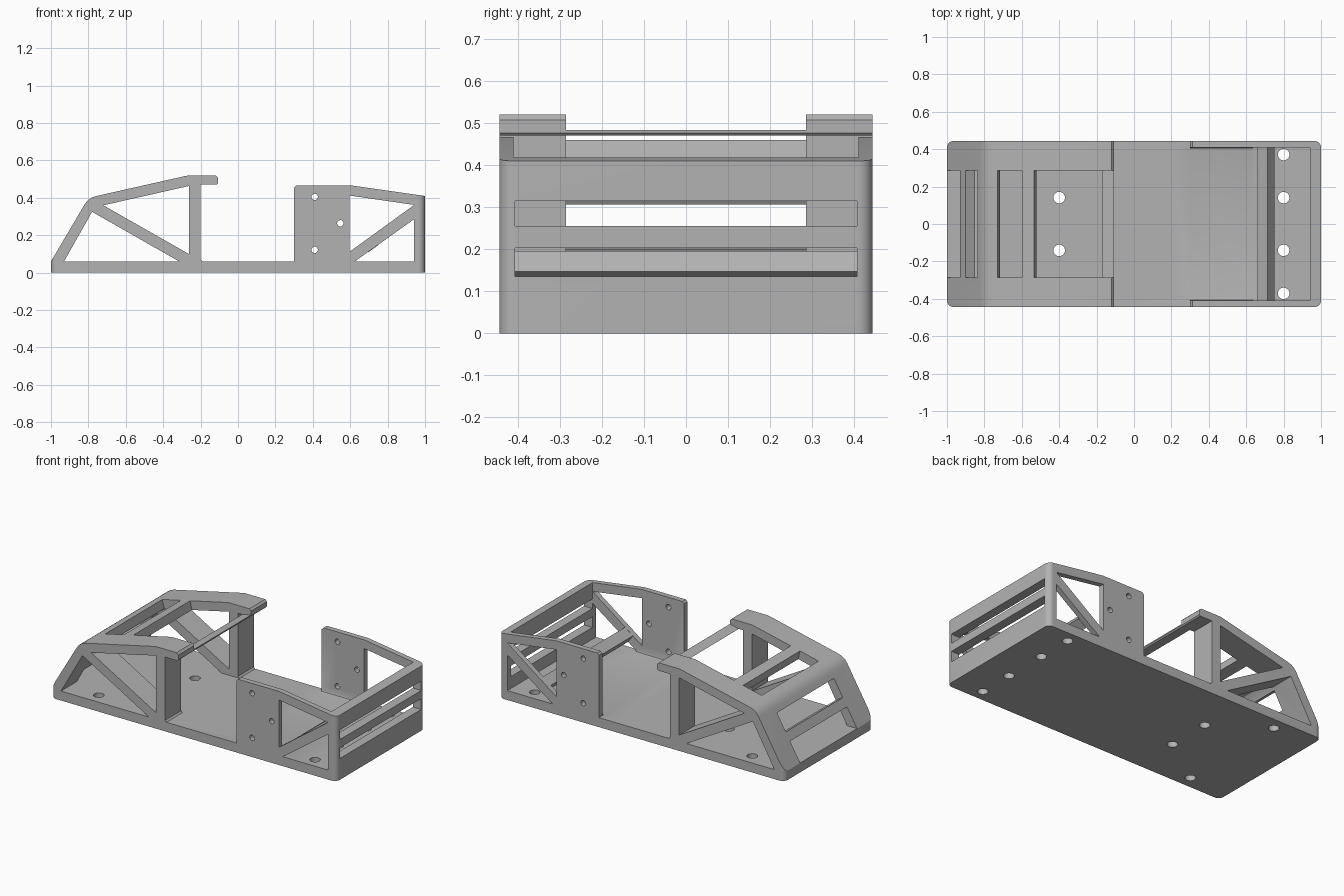
import bpy, bmesh, math
from mathutils import Vector

cube = bpy.data.objects.get("Cube")
if cube:
    bpy.data.objects.remove(cube)

grey = bpy.data.materials.new("light_grey")
grey.use_nodes = True
colour = (0.45, 0.45, 0.45, 1)
grey.diffuse_color = colour
grey.node_tree.nodes["Principled BSDF"].inputs["Base Color"].default_value = colour

HALF = 0.444      # half width
INNER = 0.285     # half width of the channel between the thick sides
BAY = 0.41        # half width of the thin-walled bay
FLOOR = 0.06


def prism(name, profile, lo, hi, axis="y"):
    """Extrude a 2D profile along one axis between lo and hi."""
    place = {"x": lambda p, d: (d, p[0], p[1]),
             "y": lambda p, d: (p[0], d, p[1]),
             "z": lambda p, d: (p[0], p[1], d)}[axis]
    bm = bmesh.new()
    a = [bm.verts.new(place(p, lo)) for p in profile]
    b = [bm.verts.new(place(p, hi)) for p in profile]
    bm.faces.new(a)
    bm.faces.new(b)
    for i in range(len(a)):
        j = (i + 1) % len(a)
        bm.faces.new((a[i], a[j], b[j], b[i]))
    bmesh.ops.recalc_face_normals(bm, faces=bm.faces)
    mesh = bpy.data.meshes.new(name)
    bm.to_mesh(mesh)
    bm.free()
    obj = bpy.data.objects.new(name, mesh)
    bpy.context.collection.objects.link(obj)
    mesh.materials.append(grey)
    return obj


def circle(cx, cy, r, n=24):
    return [(cx + r * math.cos(math.tau * i / n), cy + r * math.sin(math.tau * i / n))
            for i in range(n)]


def slot(a, b, out=0.1, depth=0.07):
    """Quad through a sloping panel, square to its surface from a to b."""
    a, b = Vector(a), Vector(b)
    t = (b - a).normalized()
    n = Vector((-t.y, t.x))
    return [a + n * out, b + n * out, b - n * depth, a - n * depth]


def combine(target, tool, operation="DIFFERENCE"):
    mod = target.modifiers.new("cut", "BOOLEAN")
    mod.operation, mod.solver, mod.object = operation, "EXACT", tool
    bpy.context.view_layer.objects.active = target
    bpy.ops.object.modifier_apply(modifier=mod.name)
    bpy.data.objects.remove(tool)


# Side silhouette across the full width
frame = prism("chassis_frame", [
    (-1, 0), (1, 0), (1, 0.41), (0.6, 0.467), (0.312, 0.467), (0.3, 0.455),
    (0.3, FLOOR), (-0.19, FLOOR), (-0.2, 0.07), (-0.2, 0.47), (-0.115, 0.47),
    (-0.108, 0.477), (-0.108, 0.508), (-0.12, 0.52), (-0.26, 0.52), (-0.28, 0.517),
    (-0.76, 0.409), (-0.785, 0.4), (-0.805, 0.385), (-0.82, 0.365), (-1, FLOOR)],
    -HALF, HALF)

# Rounded upright corners
R = 0.035
outline = []
for k, (sx, sy) in enumerate([(1, 1), (-1, 1), (-1, -1), (1, -1)]):
    for i in range(9):
        ang = math.pi / 2 * (k + i / 8)
        outline.append((sx * (1 - R) + R * math.cos(ang), sy * (HALF - R) + R * math.sin(ang)))
combine(frame, prism("corner_shape", outline, -0.1, 0.7, "z"), "INTERSECT")

# Channel between the thick sides, under the roof bars
cuts = [prism("channel", [(-0.93, FLOOR), (-0.78, 0.325), (-0.755, 0.35), (-0.26, 0.465),
                          (-0.05, 0.47), (-0.05, FLOOR)], -INNER, INNER)]

# Windows in the sloping end and the roof
for profile in (
        [(-1.1, FLOOR), (-0.9, FLOOR), (-0.87, 0.144), (-1.016, 0.23)],
        slot((-0.9, 0.23), (-0.838, 0.335)),
        slot((-0.73, 0.416), (-0.6, 0.445)),
        slot((-0.535, 0.46), (0, 0.58))):
    cuts.append(prism("window", profile, -INNER, INNER))

# Thin-walled bay with a small fillet along the floor
cuts.append(prism("bay", [(-BAY, 0.7), (-BAY, 0.074), (-0.406, 0.064), (-0.396, FLOOR),
                          (0.396, FLOOR), (0.406, 0.064), (BAY, 0.074), (BAY, 0.7)],
                  0.2, 0.942, "x"))

# Triangular truss openings through both sides
for profile in (
        [(-0.72, 0.36), (-0.263, 0.463), (-0.263, 0.1)],
        [(-0.93, FLOOR), (-0.78, 0.325), (-0.315, FLOOR)],
        [(0.597, 0.412), (0.942, 0.362), (0.597, 0.112)],
        [(0.625, FLOOR), (0.942, 0.286), (0.942, FLOOR)]):
    cuts.append(prism("truss_opening", profile, -0.6, 0.6))

# Slots in the upright end wall
for low, high in ((0.135, 0.203), (0.255, 0.315)):
    cuts.append(prism("end_slot", [(0.9, low), (1.1, low), (1.1, high), (0.9, high)],
                      -0.407, 0.407))

# Screw holes in the side panels and the floor
for x, z in ((0.41, 0.405), (0.41, 0.122), (0.547, 0.264)):
    cuts.append(prism("side_hole", circle(x, z, 0.017), -0.6, 0.6))
for x, y in ((-0.4, 0.141), (0.8, 0.141), (0.8, 0.371), (-0.72, 0.365)):
    for side in (-1, 1):
        cuts.append(prism("floor_hole", circle(x, side * y, 0.031), -0.05, 0.09, "z"))

for tool in cuts:
    combine(frame, tool)

# Tilted bar joining the two bay braces
crossbar = prism("bay_crossbar", slot((0.66, 0.156), (0.715, 0.196), 0, 0.06), -BAY, BAY)

for obj in (frame, crossbar):
    bpy.ops.object.select_all(action="DESELECT")
    obj.select_set(True)
    bpy.context.view_layer.objects.active = obj
    bpy.ops.object.shade_smooth_by_angle(angle=math.radians(30))
